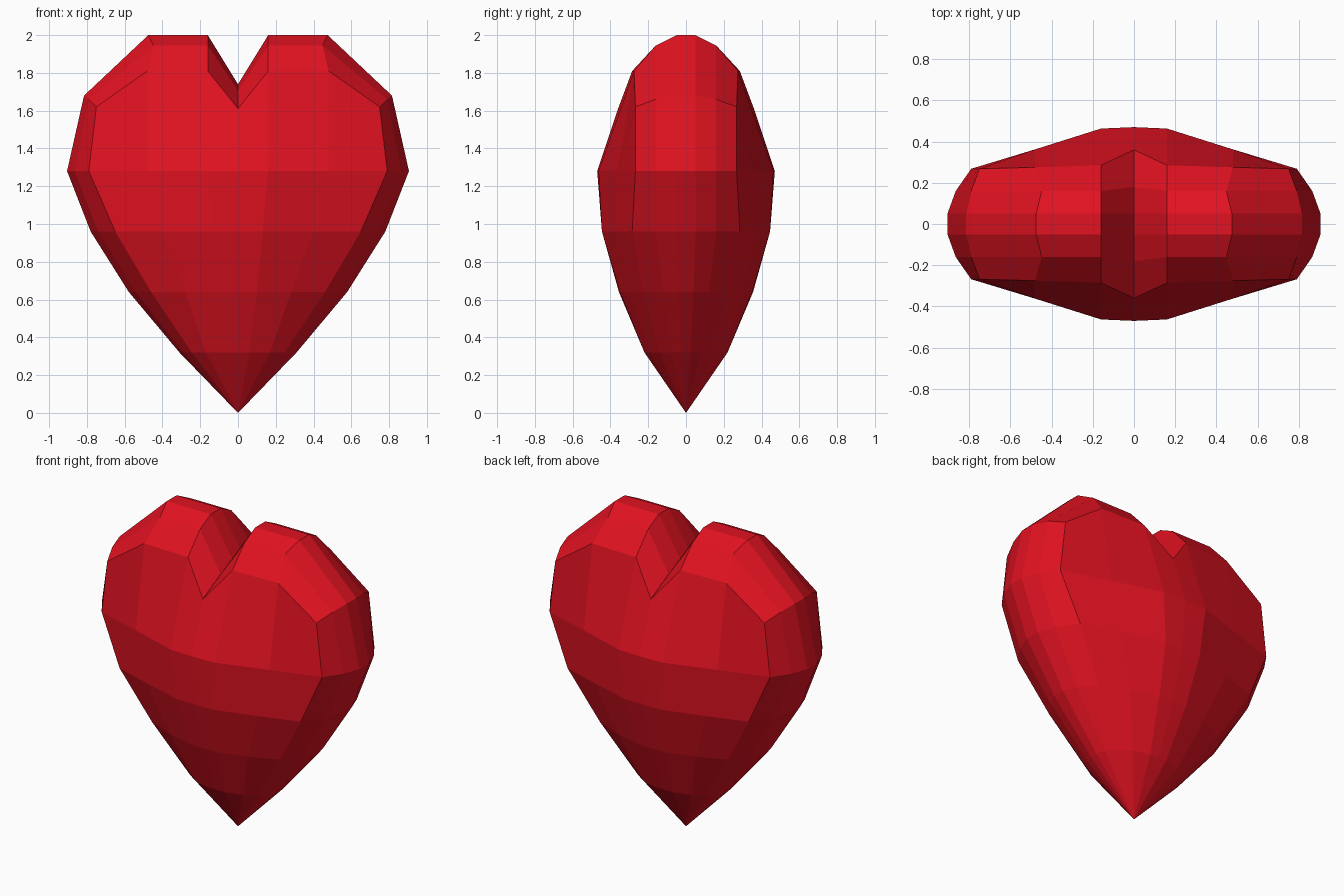
import bpy, bmesh

if "Cube" in bpy.data.objects:
    bpy.data.objects.remove(bpy.data.objects["Cube"])

# Horizontal rings of one quarter, tip to widest: z, then (x, y) from front centre to side
rings = [
    (0.00, [(0, 0)] * 7),
    (0.32, [(0, .22), (.06, .22), (.17, .19), (.245, .14), (.29, .08), (.31, .025), (.31, 0)]),
    (0.64, [(0, .355), (.10, .35), (.28, .30), (.46, .225), (.54, .12), (.578, .04), (.578, 0)]),
    (0.96, [(0, .445), (.13, .445), (.40, .365), (.65, .285), (.74, .16), (.78, .05), (.78, 0)]),
    (1.28, [(0, .47), (.16, .463), (.48, .362), (.79, .268), (.865, .16), (.905, .05), (.905, 0)]),
]
# Lobe outlines from notch to shoulder, front rim to middle: (x, y, z)
ridge = [(0, 1.74), (.16, 2.0), (.475, 2.0), (.815, 1.68)]
lobes = [
    [(0, .36, 1.61), (.16, .285, 1.81), (.48, .275, 1.81), (.75, .268, 1.62)],
    [(0, .18, 1.705), (.16, .16, 1.945), (.448, .16, 1.945), (.79, .16, 1.66)],
    [(x, .05, z) for x, z in ridge],
    [(x, 0, z) for x, z in ridge],
]

bm = bmesh.new()


def row(points):
    return [bm.verts.new((x, -y, z)) for x, y, z in points]


def bridge(a, b):
    for i in range(len(a) - 1):
        bm.faces.new((a[i], a[i + 1], b[i + 1], b[i]))


# Lower body
body = [row([(x, y, z) for x, y in pts]) for z, pts in rings]
for a, b in zip(body, body[1:]):
    bridge(a, b)

# Upper front, then the rounded crown ending on the widest ring
top = body[-1]
crown = [row(p) for p in lobes]
bridge(top[:4], crown[0])
for i, r in enumerate(crown):
    r.append(top[3 + i])
for a, b in zip(crown, crown[1:]):
    bridge(a, b)

bmesh.ops.remove_doubles(bm, verts=bm.verts[:], dist=0.0005)
bmesh.ops.recalc_face_normals(bm, faces=bm.faces[:])

# Mirror the quarter left to right and front to back
for axis in ("X", "Y"):
    bmesh.ops.mirror(bm, geom=bm.verts[:] + bm.edges[:] + bm.faces[:],
                     axis=axis, merge_dist=0.001)
bmesh.ops.remove_doubles(bm, verts=bm.verts[:], dist=0.001)
bmesh.ops.recalc_face_normals(bm, faces=bm.faces[:])

mesh = bpy.data.meshes.new("heart")
bm.to_mesh(mesh)
bm.free()
heart = bpy.data.objects.new("heart", mesh)
bpy.context.collection.objects.link(heart)

red = bpy.data.materials.new("red")
red.diffuse_color = (0.75, 0.006, 0.015, 1)
red.use_nodes = True
red.node_tree.nodes["Principled BSDF"].inputs["Base Color"].default_value = red.diffuse_color
mesh.materials.append(red)
